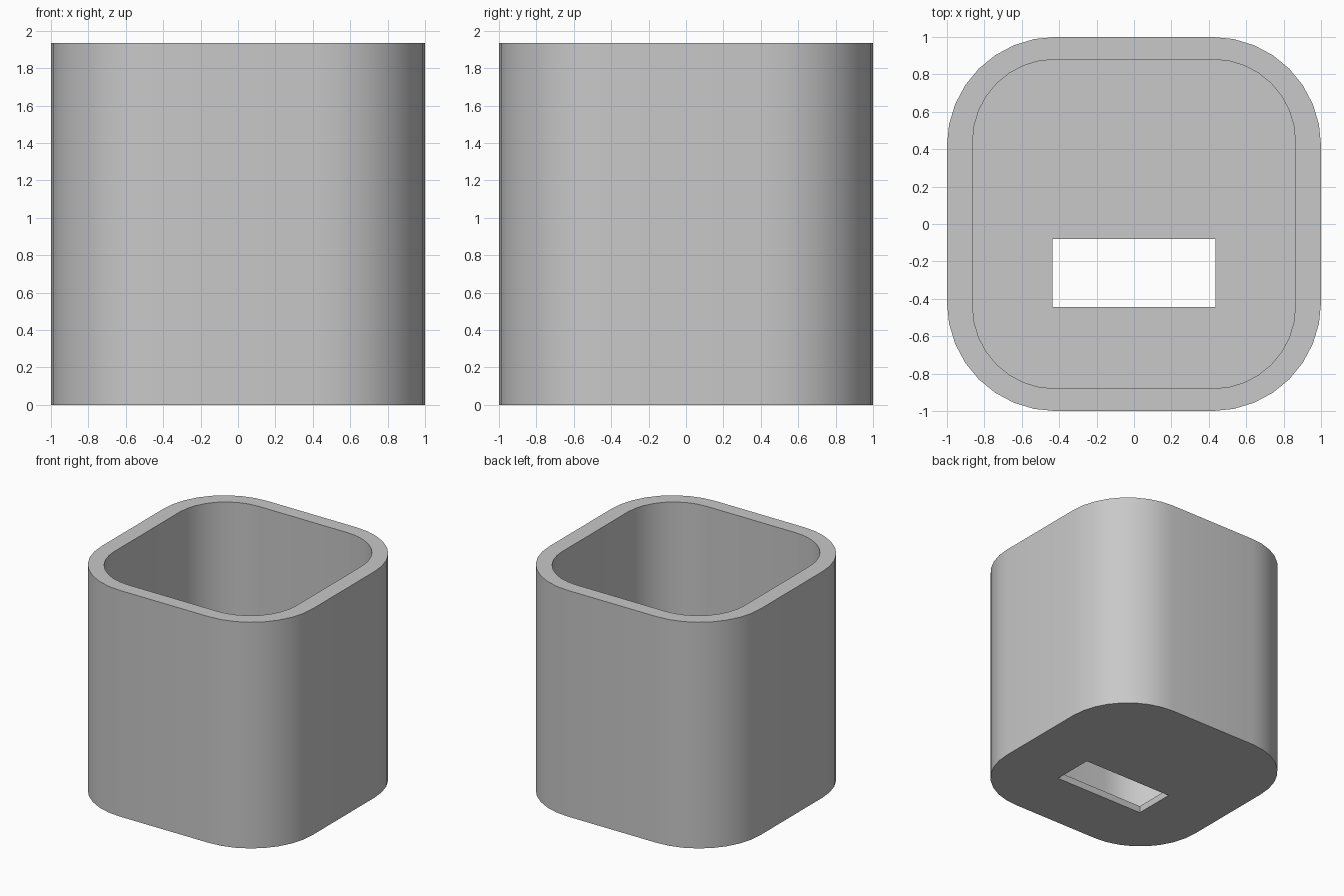
import bpy, bmesh
from math import sin, cos, pi, radians

cube = bpy.data.objects.get("Cube")
if cube:
    bpy.data.objects.remove(cube, do_unlink=True)

HEIGHT, FLOOR = 1.935, 0.06
bm = bmesh.new()


def rounded_ring(half_x, half_y, radius, z, segments=8):
    """Closed loop of vertices around a rounded rectangle."""
    ring = []
    for quarter, (sx, sy) in enumerate([(1, 1), (-1, 1), (-1, -1), (1, -1)]):
        for i in range(segments + 1):
            a = (quarter + i / segments) * pi / 2
            ring.append(bm.verts.new((sx * (half_x - radius) + radius * cos(a),
                                      sy * (half_y - radius) + radius * sin(a), z)))
    return ring


def slot_ring(z):
    return [bm.verts.new((x, y, z)) for x, y in
            [(0.435, -0.08), (-0.435, -0.08), (-0.435, -0.445), (0.435, -0.445)]]


def bridge(a, b):
    for i in range(len(a)):
        j = (i + 1) % len(a)
        bm.faces.new((a[i], a[j], b[j], b[i]))


def fill_between(outer, hole):
    """Flat face with a hole in it."""
    edges = [bm.edges.get((r[i - 1], r[i])) for r in (outer, hole) for i in range(len(r))]
    bmesh.ops.triangle_fill(bm, edges=edges, use_beauty=True)


# Outer wall, rim and inner wall
outer_bottom = rounded_ring(1, 1, 0.58, 0)
outer_top = rounded_ring(1, 1, 0.58, HEIGHT)
inner_top = rounded_ring(0.863, 0.88, 0.44, HEIGHT)
inner_floor = rounded_ring(0.863, 0.88, 0.44, FLOOR)
bridge(outer_bottom, outer_top)
bridge(outer_top, inner_top)
bridge(inner_top, inner_floor)

# Floor with a rectangular slot through it
slot_bottom, slot_top = slot_ring(0), slot_ring(FLOOR)
bridge(slot_bottom, slot_top)
fill_between(outer_bottom, slot_bottom)
fill_between(inner_floor, slot_top)

bmesh.ops.recalc_face_normals(bm, faces=bm.faces)
mesh = bpy.data.meshes.new("open_box")
bm.to_mesh(mesh)
bm.free()
box = bpy.data.objects.new("open_box", mesh)
bpy.context.collection.objects.link(box)

# Single plain grey
grey = bpy.data.materials.new("light grey")
grey.use_nodes = True
colour = (0.58, 0.58, 0.58, 1)
grey.diffuse_color = colour
for node in grey.node_tree.nodes:
    if node.type == 'BSDF_PRINCIPLED':
        node.inputs["Base Color"].default_value = colour
mesh.materials.append(grey)

# Smooth corners, crisp rim and slot
bpy.ops.object.select_all(action='DESELECT')
box.select_set(True)
bpy.context.view_layer.objects.active = box
bpy.ops.object.shade_smooth_by_angle(angle=radians(30))
